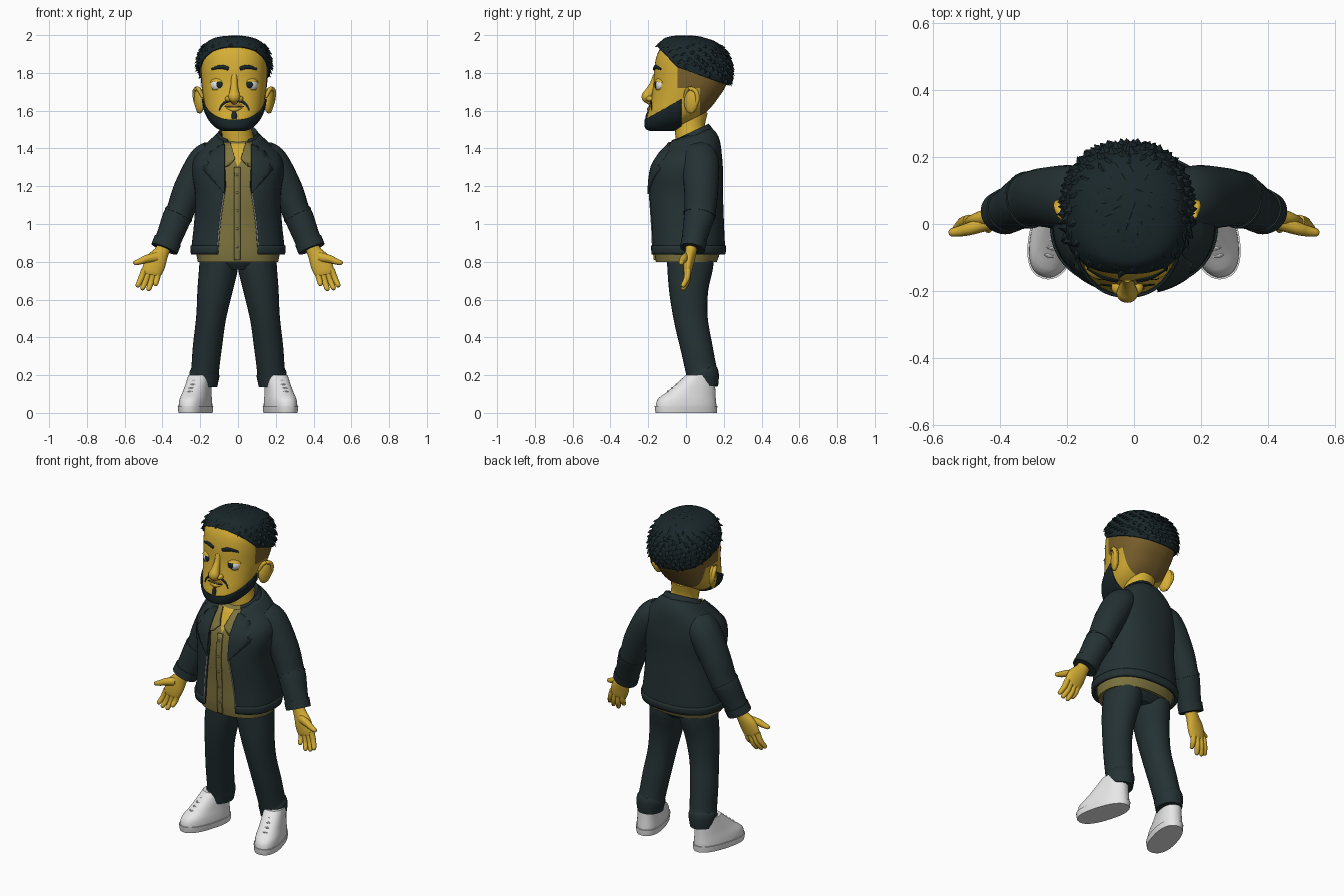
import bpy, bmesh, math, random
from mathutils import Vector, Matrix

if "Cube" in bpy.data.objects:
    bpy.data.objects.remove(bpy.data.objects["Cube"])
random.seed(4)

def mat(name, *c):
    m = bpy.data.materials.new(name)
    m.diffuse_color = (*c, 1)
    m.use_nodes = True
    m.node_tree.nodes["Principled BSDF"].inputs["Base Color"].default_value = m.diffuse_color
    return m

SKIN = mat("skin", .66, .42, .035)
DARK = mat("charcoal_cloth", .018, .031, .033)
HAIR = mat("hair_black", .010, .020, .023)
FADE = mat("shaved_hair_brown", .19, .115, .025)
SHIRT = mat("olive_shirt", .21, .175, .05)
WHITE = mat("white", .8, .8, .8)
GREY = mat("metal_grey", .35, .36, .36)
LIP = mat("lip_brown", .36, .19, .03)

def finish(name, bm, mats, solid=0, angle=42):
    bmesh.ops.recalc_face_normals(bm, faces=bm.faces)
    me = bpy.data.meshes.new(name)
    bm.to_mesh(me)
    bm.free()
    ob = bpy.data.objects.new(name, me)
    bpy.context.collection.objects.link(ob)
    for m in mats if isinstance(mats, list) else [mats]:
        me.materials.append(m)
    if solid:
        md = ob.modifiers.new("thickness", 'SOLIDIFY')
        md.thickness, md.offset = solid, 0
    bpy.ops.object.select_all(action='DESELECT')
    ob.select_set(True)
    bpy.context.view_layer.objects.active = ob
    bpy.ops.object.shade_smooth_by_angle(angle=math.radians(angle))
    return ob

def smooth(rows, k=6):
    """Catmull-Rom resampling of rows of numbers."""
    out = []
    for i in range(len(rows) - 1):
        a, b, c, d = rows[max(i-1, 0)], rows[i], rows[i+1], rows[min(i+2, len(rows)-1)]
        for j in range(k):
            t = j / k
            out.append([.5*(2*q + (r-p)*t + (2*p-5*q+4*r-s)*t*t + (3*q-p-3*r+s)*t**3)
                        for p, q, r, s in zip(a, b, c, d)])
    return out + [list(rows[-1])]

# Profiles: height, front y, back y, half width
HEAD = smooth([(1.497, -.185, -.07, .05), (1.51, -.207, -.03, .085), (1.55, -.21, .05, .125), (1.6, -.198, .115, .15),
               (1.66, -.185, .165, .162), (1.74, -.172, .215, .174), (1.82, -.168, .228, .178), (1.89, -.155, .208, .172),
               (1.94, -.13, .165, .145), (1.97, -.105, .1, .1), (1.983, -.06, .03, .04)])
TORSO = smooth([(.8, -.172, .175, .225), (.84, -.178, .19, .232), (.88, -.18, .195, .235), (1.0, -.182, .19, .222), (1.15, -.19, .185, .215),
                (1.28, -.178, .185, .232), (1.36, -.148, .178, .215), (1.42, -.12, .165, .155), (1.47, -.09, .13, .1)])
SHOE = smooth([(0, -.16, .162, .07), (.035, -.165, .165, .074), (.075, -.152, .162, .071), (.105, -.11, .16, .066),
               (.15, -.055, .158, .061), (.2, .0, .155, .056)], 4)
PELVIS = [(.76, -.07, .11, .1), (.8, -.1, .15, .19), (.86, -.1, .15, .2)]
HX, P = -.02, 2.35

def prof(tab, z):
    z = min(max(z, tab[0][0]), tab[-1][0])
    for a, b in zip(tab, tab[1:]):
        if z <= b[0]:
            f = (z - a[0]) / max(b[0] - a[0], 1e-6)
            return [p + (q-p)*f for p, q in zip(a[1:], b[1:])]
    return tab[-1][1:]

def surf(tab, z, t, off=0):
    yf, yb, hw = prof(tab, z)
    s, c = math.sin(t), math.cos(t)
    x = (hw+off) * math.copysign(abs(s)**(2/P), s)
    y = (yf+yb)/2 - ((yb-yf)/2+off) * math.copysign(abs(c)**(2/P), c)
    if tab is TORSO:   # shoulders slope down towards the front
        z += .3*(y-.03)*min(max((z-1.32)/.13, 0), 1)
    return Vector((x + (HX if tab is HEAD else 0), y, z + (off if tab is HEAD and z > 1.9 else 0)))

def front_y(tab, x, z):
    yf, yb, hw = prof(tab, z)
    return (yf+yb)/2 - (yb-yf)/2*max(1-min(abs(x)/hw, .999)**P, 0)**(1/P)

def skin_rings(bm, rings, closed=True, caps=True):
    vs = [[bm.verts.new(p) for p in r] for r in rings]
    n = len(vs[0])
    for a, b in zip(vs, vs[1:]):
        for i in range(n if closed else n-1):
            j = (i+1) % n
            bm.faces.new((a[i], a[j], b[j], b[i]))
    if closed and caps:
        bm.faces.new(vs[0])
        bm.faces.new(vs[-1])

def loft(name, tab, mats, zs, off=0, gap=None, n=56, cuts=(), keep=None, rule=None, solid=0, xf=None, caps=True):
    bm = bmesh.new()
    rings = []
    for z in zs:
        t0 = math.asin(min(gap(z)/(prof(tab, z)[2]+off), .95)**(P/2)) if gap else 0
        m = n if gap else n-1
        rings.append([surf(tab, z, t0+(math.tau-2*t0)*i/(m if gap else n), off) for i in range(m+1)])
    skin_rings(bm, rings, not gap, caps)
    for co, no in cuts:
        bmesh.ops.bisect_plane(bm, geom=bm.verts[:]+bm.edges[:]+bm.faces[:], plane_co=co, plane_no=no)
    if keep:
        bmesh.ops.delete(bm, geom=[f for f in bm.faces if not keep(f.calc_center_median())], context='FACES')
    if rule:
        for f in bm.faces:
            f.material_index = rule(f.calc_center_median())
    if xf:
        bm.transform(xf)
    return finish(name, bm, mats, solid)

def tube(name, pts, m, n=20, k=5, dome=False):
    """Tube through x, y, z, width radius, depth radius."""
    pts = smooth(pts, k)
    if dome:
        e = Vector(pts[-1][:3]); d = (e-Vector(pts[-2][:3])).normalized(); a, b = pts[-1][3:]
        pts += [[*(e+d*a*math.sin(u)), a*math.cos(u), b*math.cos(u)] for u in (.5, 1, 1.4)]
    rings = []
    for i, p in enumerate(pts):
        T = (Vector(pts[min(i+1, len(pts)-1)][:3]) - Vector(pts[max(i-1, 0)][:3])).normalized()
        U = (Vector((0, 1, 0)) if abs(T.y) < .9 else Vector((0, 0, 1))).cross(T).normalized()
        V = T.cross(U)
        rings.append([Vector(p[:3]) + U*p[3]*math.cos(math.tau*j/n) + V*p[4]*math.sin(math.tau*j/n) for j in range(n)])
    bm = bmesh.new()
    skin_rings(bm, rings)
    return finish(name, bm, m)

def ball(name, loc, size, m, rot=(0, 0), keep=None):
    bm = bmesh.new()
    bmesh.ops.create_uvsphere(bm, u_segments=24, v_segments=16, radius=1)
    bm.transform(Matrix.Translation(loc) @ Matrix.Rotation(rot[0], 4, 'Z') @ Matrix.Rotation(rot[1], 4, 'X') @ Matrix.Diagonal((*size, 1)))
    if keep:
        bmesh.ops.bisect_plane(bm, geom=bm.verts[:]+bm.edges[:]+bm.faces[:], plane_co=keep[0], plane_no=keep[1], clear_inner=True)
    return finish(name, bm, m)

def plate(name, poly, m, tab, lift, solid=.009):
    """Flat outline in x and z wrapped on to the front of a body profile."""
    bm = bmesh.new()
    bm.faces.new([bm.verts.new((x, 0, z)) for x, z in poly])
    bmesh.ops.triangulate(bm, faces=bm.faces[:])
    for i in range(-12, 13):
        for co, no in (((i*.025, 0, 0), (1, 0, 0)), ((0, 0, 1.2+i*.035), (0, 0, 1))):
            bmesh.ops.bisect_plane(bm, geom=bm.verts[:]+bm.edges[:]+bm.faces[:], plane_co=co, plane_no=no)
    for v in bm.verts:
        v.co.y = front_y(tab, v.co.x, v.co.z + .05*min(max((v.co.z-1.32)/.13, 0), 1)) - lift
    return finish(name, bm, m, solid)

def steps(a, b, n):
    return [a + (b-a)*i/n for i in range(n+1)]

def face_line(name, pts, r, m, lift=0):
    tube(name, [(HX+x, front_y(HEAD, x, z)-lift, z, r*q, r*q*.6) for x, z, q in pts], m, 10)

# Head with shaved sides
fade_cuts = [((0, -.045, 0), (0, 1, 0)), ((0, 0, 1.72), (0, 0, 1)), ((0, .075, 0), (0, 1, 0)), ((0, 0, 1.575), (0, 0, 1))]
loft("head", HEAD, [SKIN, FADE], [r[0] for r in HEAD], cuts=fade_cuts,
     rule=lambda c: int((c.y > -.045 and c.z > 1.72) or (c.y > .075 and c.z > 1.575)))
hair_in = lambda c: c.z > 1.815-.365*c.y and c.z > 1.783-1.05*c.y
loft("hair_cap", HEAD, HAIR, [r[0] for r in HEAD if r[0] > 1.68], .009, keep=hair_in, solid=.008,
     cuts=[((0, 0, 1.815), (0, .365, 1)), ((0, 0, 1.783), (0, 1.05, 1))])
beard_in = lambda c: c.z < 1.675+.57*c.y and c.y < -.025
loft("beard", HEAD, HAIR, [r[0] for r in HEAD if r[0] < 1.72], .006, keep=beard_in, solid=.008,
     cuts=[((0, 0, 1.675), (0, -.57, 1)), ((0, -.025, 0), (0, 1, 0))])

# Overlapping hair tufts
bm = bmesh.new()
C = Vector((HX, .04, 1.76))
for i in range(520):
    h = 1 - 2*(i+.5)/520
    a = i*2.39996
    d = Vector((math.sqrt(1-h*h)*math.cos(a), math.sqrt(1-h*h)*math.sin(a), h))
    lo, hi = 0, .4
    for _ in range(18):
        r = (lo+hi)/2
        q = C + d*r
        yf, yb, hw = prof(HEAD, q.z)
        inside = q.z < 1.983 and (abs(q.x-HX)/hw)**P + (abs(q.y-(yf+yb)/2)*2/(yb-yf))**P < 1
        lo, hi = (r, hi) if inside else (lo, r)
    p = C + d*(lo+.009)
    if not hair_in(p - Vector((0, 0, .022))):
        continue
    flow = p - Vector((HX+.03, .14, 2.1))
    f = (flow - d*flow.dot(d)).normalized()
    f = Matrix.Rotation(random.uniform(-.5, .5), 3, d) @ f
    s = d.cross(f)
    lift = .008 if p.z > 1.95 else .013
    v = [bm.verts.new(q) for q in (p-f*.02, p+s*.02, p+f*.03+d*lift, p-s*.02, p+f*.005+d*lift, p-d*.01)]
    for j in range(4):
        bm.faces.new((v[j], v[(j+1) % 4], v[4]))
        bm.faces.new((v[(j+1) % 4], v[j], v[5]))
finish("hair_tufts", bm, HAIR, angle=15)

# Nose, mouth and facial hair
tube("nose", [(HX, -.155, 1.785, .018, .02), (HX, -.172, 1.74, .018, .02), (HX, -.19, 1.7, .025, .027),
              (HX, -.208, 1.672, .032, .028), (HX, -.198, 1.652, .02, .018)], SKIN, dome=True)
face_line("upper_lip", [(-.05, 1.622, .4), (-.02, 1.63, 1), (0, 1.626, .9), (.02, 1.63, 1), (.05, 1.622, .4)], .009, LIP)
face_line("lower_lip", [(-.042, 1.618, .4), (0, 1.607, 1.2), (.042, 1.618, .4)], .01, SKIN, .003)
face_line("mouth_line", [(-.052, 1.622, .5), (0, 1.616, 1), (.052, 1.622, .5)], .004, HAIR, .006)
face_line("soul_patch", [(0, 1.595, .7), (0, 1.575, 1.2), (0, 1.555, 1)], .012, HAIR)
for s, side in ((-1, "right"), (1, "left")):
    face_line(side+"_moustache", [(s*.004, 1.648, .7), (s*.035, 1.65, 1.1), (s*.065, 1.63, .9), (s*.08, 1.6, .5)], .007, HAIR)
    face_line(side+"_eyebrow", [(s*.03, 1.822, .9), (s*.07, 1.832, 1), (s*.12, 1.82, .5)], .011, HAIR, .003)
    ball(side+"_nostril", (HX+s*.03, -.188, 1.663), (.018, .023, .016), SKIN)
    e = Vector((HX+s*.078, -.122, 1.735))
    ball(side+"_eyeball", e, (.047, .042, .04), WHITE)
    ball(side+"_iris", e + Vector((.002, -.036, .003)), (.019, .01, .02), HAIR)
    ball(side+"_upper_eyelid", e, (.053, .048, .046), SKIN, keep=(e+Vector((0, 0, .012)), (0, .15, 1)))
    ball(side+"_lower_eyelid", e, (.051, .045, .043), SKIN, keep=(e-Vector((0, 0, .018)), (0, .1, -1)))
    ball(side+"_ear", (HX+s*.185, .03, 1.655), (.022, .042, .07), SKIN, (-s*.45, -.15))
    tube(side+"_ear_rim", [(HX+s*.165, -.005, 1.67, .01, .01), (HX+s*.19, .01, 1.715, .011, .011), (HX+s*.208, .05, 1.705, .012, .012),
                           (HX+s*.205, .06, 1.655, .012, .012), (HX+s*.185, .03, 1.595, .012, .012)], SKIN, 10)
tube("neck", [(0, .04, 1.38, .1, .1), (0, .03, 1.44, .085, .085), (-.01, .02, 1.52, .08, .08), (HX, .03, 1.6, .085, .085)], SKIN)

# Shirt with an open neck
loft("shirt", TORSO, [SHIRT, SKIN], steps(.8, 1.46, 26), -.012,
     cuts=[((0, 0, 1.3), (1, 0, s*.42)) for s in (-1, 1)],
     rule=lambda c: int(c.y < .0 and c.z > 1.3 and abs(c.x) < .42*(c.z-1.3)))
plate("shirt_placket", [(-.02, .81), (.012, .81), (.012, 1.3), (-.02, 1.3)], SHIRT, TORSO, -.008)
for i in range(5):
    z = .88+i*.095
    ball("shirt_button", (-.004, front_y(TORSO, 0, z)+.004, z), (.007, .004, .007), SHIRT)

# Open jacket
gap = lambda z: prof([(.8, .11), (1.0, .095), (1.2, .065), (1.32, .07), (1.47, .075)], z)[0]
loft("jacket_body", TORSO, DARK, steps(.845, 1.47, 30), .004, gap, solid=.014)
loft("jacket_hem", TORSO, DARK, steps(.84, .885, 3), .01, gap, solid=.014)
bm = bmesh.new()
rings = []
for h, r in ((0, .135), (.03, .118), (.055, .1), (.04, .085)):   # folded collar
    rings.append([Vector((r*math.sin(t), .025-r*.95*math.cos(t), 1.425+h-.045*math.cos(t))) for t in steps(.6, math.tau-.6, 36)])
skin_rings(bm, rings, False)
finish("jacket_collar", bm, DARK, .012)
tube("back_seam", [(0, front_y([(z, -b, -f, w) for z, f, b, w in TORSO], 0, z)*-1+.004, z, .004, .004) for z in (.9, 1.1, 1.3)], DARK, 8)

for s, side in ((-1, "right"), (1, "left")):
    plate(side+"_lapel", [(s*x, z) for x, z in ((.07, 1.42), (.13, 1.40), (.175, 1.34), (.15, 1.325), (.185, 1.29), (.07, 1.16))], DARK, TORSO, .016)
    plate(side+"_shirt_collar", [(s*x, z) for x, z in ((.04, 1.43), (.09, 1.43), (.075, 1.3), (.05, 1.31), (.015, 1.345))], SHIRT, TORSO, .004)
    tube(side+"_front_zip", [(s*(gap(z)+.002), front_y(TORSO, gap(z), z)-.011, z, .004, .003) for z in (.85, .95, 1.05, 1.17)], GREY, 8)
    tube(side+"_pocket_zip", [(s*x, front_y(TORSO, x, z)-.008, z, .004, .004) for x, z in ((.2, 1.04), (.192, 1.09))], GREY, 8)
    # Sleeve, elbow seam and cuff
    tube(side+"_sleeve", [(s*x, y, z, a, b) for x, y, z, a, b in (
        (.13, .06, 1.38, .07, .085), (.18, .075, 1.325, .088, .1), (.26, .08, 1.18, .083, .09), (.305, .075, 1.07, .074, .083),
        (.325, .068, 1.03, .076, .08), (.36, .048, .94, .07, .068), (.388, .035, .872, .068, .06))], DARK, 28)
    tube(side+"_elbow_seam", [(s*.312, .073, 1.056, .078, .086), (s*.318, .071, 1.044, .078, .086)], DARK, 28)
    tube(side+"_sleeve_cuff", [(s*.372, .043, .912, .074, .068), (s*.39, .034, .868, .074, .066)], DARK, 28)
    # Hand
    tube(side+"_palm", [(s*.385, .03, .89, .036, .03), (s*.405, .025, .85, .04, .03), (s*.435, .015, .8, .056, .028),
                        (s*.455, .008, .75, .054, .023), (s*.46, .005, .73, .045, .017)], SKIN, dome=False)
    for i, (x0, z0, x1, z1) in enumerate(((.495, .76, .53, .665), (.474, .745, .505, .65), (.45, .738, .472, .645), (.424, .745, .436, .672))):
        tube(f"{side}_finger_{i+1}", [(s*x0, .01, z0, .017, .018), (s*(x0+x1)/2, .004, (z0+z1)/2, .016, .016),
                                     (s*x1, -.014, z1+.012, .013, .013)], SKIN, 12, dome=True)
    tube(side+"_thumb", [(s*.43, .005, .825, .026, .022), (s*.485, -.012, .815, .021, .02), (s*.515, -.02, .803, .017, .017),
                         (s*.542, -.025, .795, .013, .013)], SKIN, 12, dome=True)
    # Trouser leg and turned hem
    tube(side+"_trouser_leg", [(s*x, y, z, a, b) for x, y, z, a, b in (
        (.1, .025, .86, .1, .12), (.102, .022, .78, .103, .122), (.122, .014, .65, .093, .104), (.143, .025, .5, .079, .09),
        (.162, .055, .35, .077, .085), (.174, .08, .23, .074, .083), (.178, .088, .2, .08, .086), (.18, .09, .14, .07, .08))], DARK, 28)
    # Trainer, built straight and then toed out
    X = Matrix.Translation((s*.225, 0, 0)) @ Matrix.Rotation(s*.29, 4, 'Z')
    loft(side+"_shoe_upper", SHOE, WHITE, steps(.03, .2, 12), xf=X, n=40)
    loft(side+"_shoe_sole", SHOE, WHITE, steps(0, .036, 2), .005, xf=X, n=40)
    for i in range(4):
        y, z = -.1+i*.024, .113+i*.019
        tube(f"{side}_lace_{i+1}", [(*(X @ Vector((x, y+abs(x)*.35, z-abs(x)*.35))), .006, .006) for x in (-.035, -.018, 0, .018, .035)], WHITE, 8, 2)
loft("trouser_seat", PELVIS, DARK, steps(.76, .86, 6))
